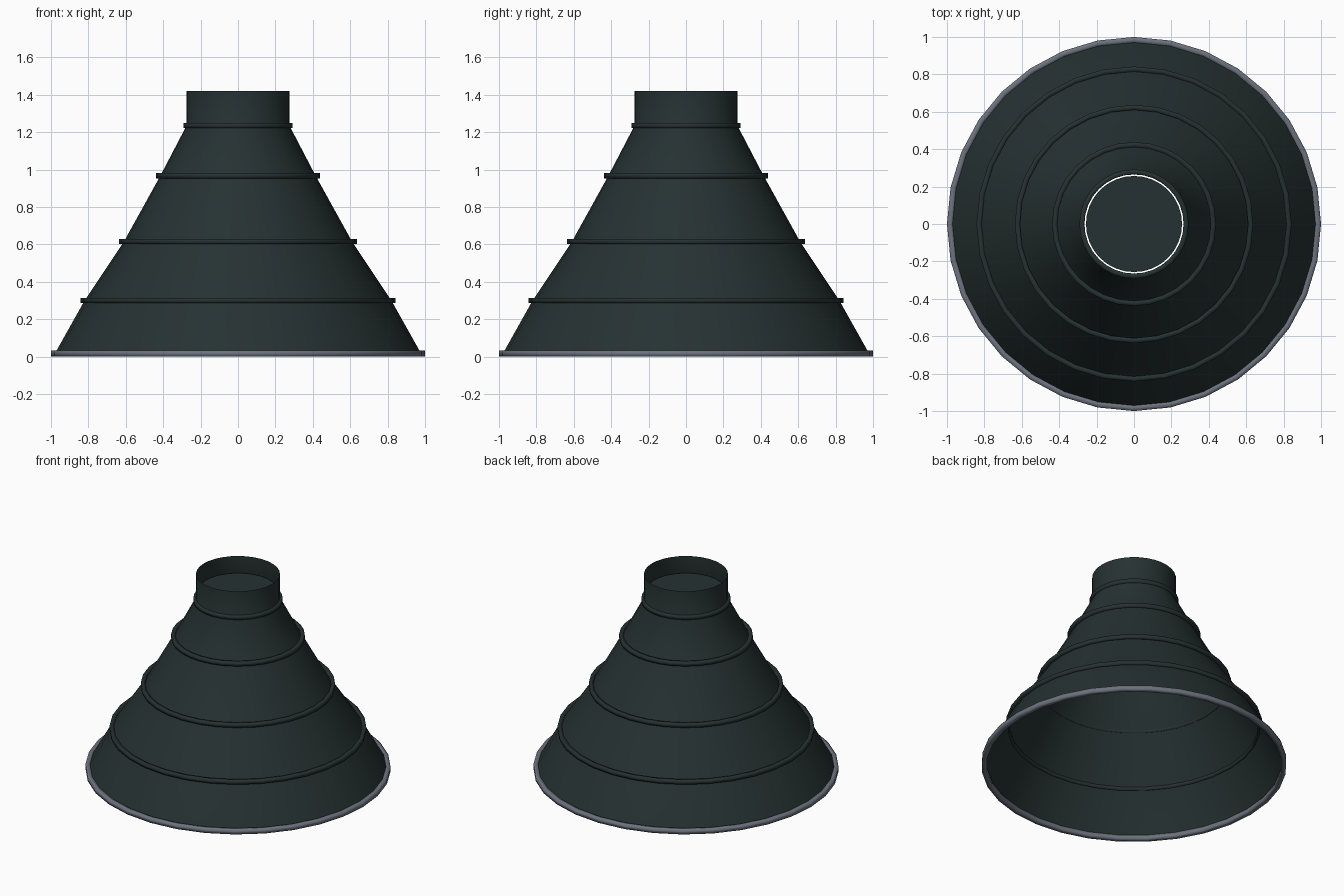
import bpy
import math

cube = bpy.data.objects.get("Cube")
if cube:
    bpy.data.objects.remove(cube, do_unlink=True)

SIDES = 32


def material(name, color):
    mat = bpy.data.materials.new(name)
    mat.use_nodes = True
    mat.diffuse_color = (*color, 1)
    bsdf = next(n for n in mat.node_tree.nodes if n.type == "BSDF_PRINCIPLED")
    bsdf.inputs["Base Color"].default_value = (*color, 1)
    return mat


dark_metal = material("dark green metal", (0.019, 0.031, 0.031))
grey_metal = material("grey metal", (0.15, 0.17, 0.21))


def lathe(name, profile, mat, closed=False, angle=60):
    """Spin a (radius, height) profile around the z axis."""
    n = len(profile)
    verts = [(r * math.cos(a), r * math.sin(a), z)
             for a in (math.tau * i / SIDES for i in range(SIDES))
             for r, z in profile]
    faces = []
    for i in range(SIDES):
        j = (i + 1) % SIDES
        for k in range(n if closed else n - 1):
            m = (k + 1) % n
            faces.append((i * n + k, j * n + k, j * n + m, i * n + m))
    mesh = bpy.data.meshes.new(name)
    mesh.from_pydata(verts, [], faces)
    mesh.materials.append(mat)
    obj = bpy.data.objects.new(name, mesh)
    bpy.context.collection.objects.link(obj)
    bpy.ops.object.select_all(action="DESELECT")
    obj.select_set(True)
    bpy.context.view_layer.objects.active = obj
    bpy.ops.object.shade_smooth_by_angle(angle=math.radians(angle))
    return obj


def hoop(name, outer, z, size, mat):
    """Square-section ring with softly shaded edges."""
    inner, low, high = outer - size, z - size / 2, z + size / 2
    return lathe(name, [(inner, low), (outer, low), (outer, high), (inner, high)],
                 mat, closed=True, angle=120)


# Thin flared wall with a straight collar, open at both ends
lathe("nozzle_wall", [(0.98, 0.015), (0.82, 0.3), (0.61, 0.615), (0.415, 0.967),
                      (0.275, 1.235), (0.275, 1.42)], dark_metal)

# Reinforcing bands
bands = [(0.842, 0.3), (0.637, 0.615), (0.438, 0.967), (0.292, 1.235)]
for i, (radius, height) in enumerate(bands):
    hoop(f"band_{i + 1}", radius, height, 0.027, dark_metal)

# Grey rim at the wide mouth
hoop("mouth_rim", 1.0, 0.016, 0.032, grey_metal)

# Closing plate inside the collar, with a narrow gap around it
bpy.ops.mesh.primitive_circle_add(vertices=SIDES, radius=0.257, fill_type="NGON",
                                  location=(0, 0, 1.305))
plate = bpy.context.object
plate.name = "throat_plate"
plate.data.materials.append(dark_metal)
